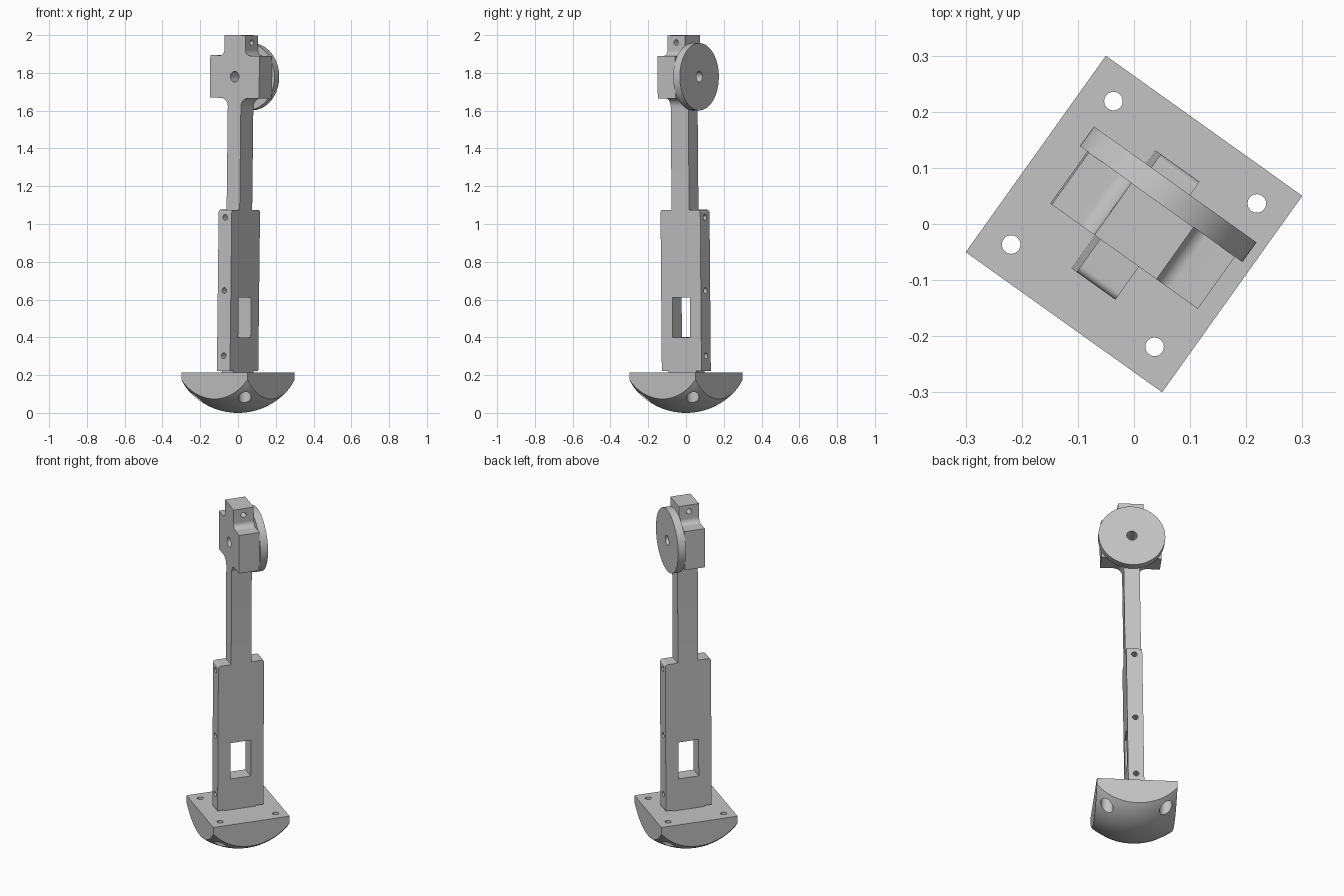
import bpy, bmesh
from math import sin, cos, pi, radians
from mathutils import Matrix, Vector

cube = bpy.data.objects.get("Cube")
if cube:
    bpy.data.objects.remove(cube, do_unlink=True)

# One plain grey for every part
grey = bpy.data.materials.new("plain_grey")
grey.use_nodes = True
COLOUR = (0.55, 0.55, 0.55, 1)
grey.diffuse_color = COLOUR
grey.node_tree.nodes["Principled BSDF"].inputs["Base Color"].default_value = COLOUR

# The whole model is turned about z, and the leg leans slightly sideways
TURN = Matrix.Rotation(radians(-35.5), 4, 'Z')
LEAN = TURN @ Matrix.Translation((-0.006, 0, 0)) @ Matrix.Rotation(radians(0.8), 4, 'Y')


def make(name, bm, matrix):
    bmesh.ops.recalc_face_normals(bm, faces=bm.faces)
    mesh = bpy.data.meshes.new(name)
    bm.to_mesh(mesh)
    bm.free()
    mesh.materials.append(grey)
    ob = bpy.data.objects.new(name, mesh)
    bpy.context.collection.objects.link(ob)
    ob.matrix_world = matrix
    return ob


def box(name, lo, hi, matrix=LEAN):
    bm = bmesh.new()
    lo, hi = Vector(lo), Vector(hi)
    size = Matrix.Diagonal((*(hi - lo), 1))
    bmesh.ops.create_cube(bm, size=1, matrix=Matrix.Translation((lo + hi) / 2) @ size)
    return make(name, bm, matrix)


def cylinder(name, centre, radius, depth, axis='Z', matrix=LEAN, segments=32):
    bm = bmesh.new()
    turn = {'X': Matrix.Rotation(pi / 2, 4, 'Y'),
            'Y': Matrix.Rotation(pi / 2, 4, 'X'), 'Z': Matrix()}[axis]
    bmesh.ops.create_cone(bm, cap_ends=True, segments=segments, radius1=radius,
                          radius2=radius, depth=depth,
                          matrix=Matrix.Translation(centre) @ turn)
    return make(name, bm, matrix)


def extrude(name, points, start, end):
    """Extrude a closed outline of 3D points from start by the vector end."""
    bm = bmesh.new()
    face = bm.faces.new([bm.verts.new(Vector(p) + Vector(start)) for p in points])
    new = bmesh.ops.extrude_face_region(bm, geom=[face])["geom"]
    verts = [g for g in new if isinstance(g, bmesh.types.BMVert)]
    bmesh.ops.translate(bm, verts=verts, vec=end)
    return make(name, bm, LEAN)


def arc(x, z, r, a0, a1, steps=16):
    angles = [radians(a0 + (a1 - a0) * i / steps) for i in range(steps + 1)]
    return [(x + r * cos(a), z + r * sin(a)) for a in angles]


def cut(ob, cutters):
    bpy.context.view_layer.objects.active = ob
    for cutter in cutters:
        cutter.hide_render = True
        mod = ob.modifiers.new("hole", 'BOOLEAN')
        mod.operation, mod.solver, mod.object = 'DIFFERENCE', 'EXACT', cutter
        bpy.ops.object.modifier_apply(modifier=mod.name)
        bpy.data.objects.remove(cutter, do_unlink=True)


# Foot: a ball trimmed to a square block with a flat top
SIDE, FOOT_TOP, BALL = 0.215, 0.215, 0.35
bm = bmesh.new()
bmesh.ops.create_uvsphere(bm, u_segments=96, v_segments=64, radius=BALL,
                          matrix=Matrix.Translation((0, 0, BALL)))
planes = [((0, 0, FOOT_TOP), (0, 0, 1))]
for s in (-1, 1):
    planes += [((s * SIDE, 0, 0), (s, 0, 0)), ((0, s * SIDE, 0), (0, s, 0))]
for co, no in planes:
    res = bmesh.ops.bisect_plane(bm, geom=bm.verts[:] + bm.edges[:] + bm.faces[:],
                                 plane_co=co, plane_no=no, clear_outer=True, dist=1e-5)
    rim = [g for g in res["geom_cut"] if isinstance(g, bmesh.types.BMEdge)]
    bmesh.ops.edgeloop_fill(bm, edges=rim)
foot = make("foot", bm, TURN)

# Bolt holes with wide recesses underneath
holes = []
for x in (-0.157, 0.157):
    for y in (-0.157, 0.157):
        holes.append(cylinder("bolt_hole", (x, y, 0.1), 0.0165, 0.4, matrix=TURN))
        holes.append(cylinder("bolt_recess", (x, y, 0.06), 0.033, 0.18, matrix=TURN))
cut(foot, holes)

# Lower leg: flat blade with rounded top corners, window and edge holes
HALF = 0.0425
W, TOP, R = 0.129, 1.075, 0.014
outline = [(-W, 0.222), (W, 0.222)]
outline += arc(W - R, TOP - R, R, 0, 90, 8) + arc(R - W, TOP - R, R, 90, 180, 8)
lower_leg = extrude("lower_leg", [(0, y, z) for y, z in outline],
                    (-HALF, 0, 0), (2 * HALF, 0, 0))
cut(lower_leg, [box("window", (-0.2, -0.057, 0.4), (0.2, 0.057, 0.612))] +
    [cylinder("edge_hole", (0, 0, z), 0.015, 0.5, 'Y') for z in (0.303, 0.648, 1.035)])
tenon = box("tenon", (-HALF + 0.004, -0.09, 0.19), (HALF - 0.004, 0.09, 0.23))

# Upper leg: stem, wide head and top lug in one filleted outline
DEPTH, HEAD, LUG = 0.057, 0.16, 0.068
LOW, HIGH, R1, R2 = 1.667, 1.892, 0.047, 0.03
right = [(HALF, TOP)]
right += arc(HALF + R1, LOW - R1, R1, 180, 90)
right += [(HEAD, LOW), (HEAD, HIGH)]
right += arc(LUG + R2, HIGH + R2, R2, 270, 180)
right += [(LUG, 2.0)]
outline = right + [(-x, z) for x, z in reversed(right)]
upper_leg = extrude("upper_leg", [(x, 0, z) for x, z in outline],
                    (0, -DEPTH, 0), (0, 2 * DEPTH, 0))
AXLE = 1.78
cut(upper_leg, [cylinder("axle_hole", (0, 0, AXLE), 0.028, 0.5, 'Y'),
                cylinder("lug_hole", (0, 0, 1.962), 0.015, 0.5, 'X')])

# Round disc on the back of the head
disc = cylinder("disc", (0, DEPTH + 0.0215, AXLE), 0.178, 0.043, 'Y', segments=96)
cut(disc, [cylinder("disc_hole", (0, 0, AXLE), 0.028, 0.5, 'Y')])

# Smooth curved faces, keep corners sharp
bpy.ops.object.select_all(action='DESELECT')
for ob in (foot, lower_leg, tenon, upper_leg, disc):
    ob.select_set(True)
bpy.context.view_layer.objects.active = foot
bpy.ops.object.shade_smooth_by_angle(angle=radians(30))
